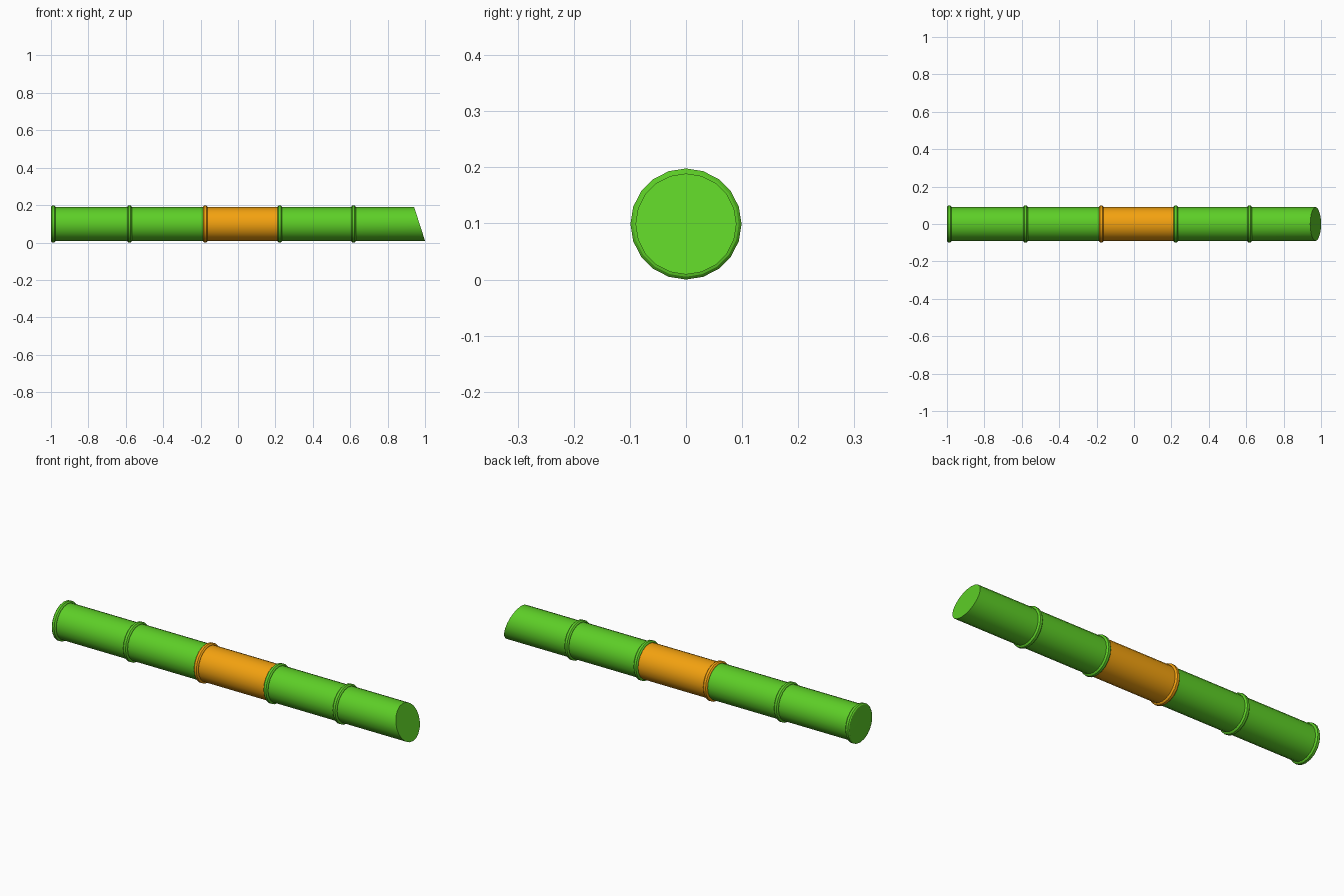
import bpy, bmesh, math

if "Cube" in bpy.data.objects:
    bpy.data.objects.remove(bpy.data.objects["Cube"])

SIDES = 20
R_TUBE, R_RING = 0.09, 0.099
RING_W = 0.024


def material(name, color):
    m = bpy.data.materials.new(name)
    m.diffuse_color = color
    m.use_nodes = True
    m.node_tree.nodes["Principled BSDF"].inputs["Base Color"].default_value = m.diffuse_color
    return m


green = material("green_bamboo", (0.11, 0.62, 0.02, 1))
orange = material("orange_band", (0.9, 0.36, 0.005, 1))


def ring_profile(x):
    # chamfered joint ring, starting at x
    return [(x, 0.09), (x + 0.001, 0.094), (x + 0.006, R_RING),
            (x + RING_W - 0.006, R_RING), (x + RING_W - 0.001, 0.094),
            (x + RING_W, R_TUBE)]


def stalk(name, ring_starts, end, mat, cap_start=False, slant=0.0, cap_end=False):
    # lathe the profile around the x axis
    profile = [p for x in ring_starts for p in ring_profile(x)] + [(end, R_TUBE)]
    bm = bmesh.new()
    loops = []
    for i, (x, r) in enumerate(profile):
        k = slant if i == len(profile) - 1 else 0.0
        loop = []
        for s in range(SIDES):
            a = 2 * math.pi * s / SIDES
            c = math.cos(a)
            loop.append(bm.verts.new((x - k * c, r * math.sin(a), R_RING + r * c)))
        loops.append(loop)
    for a, b in zip(loops, loops[1:]):
        for s in range(SIDES):
            t = (s + 1) % SIDES
            bm.faces.new((a[s], a[t], b[t], b[s]))
    if cap_start:
        bm.faces.new(loops[0])
    if cap_end:
        bm.faces.new(loops[-1])
    bmesh.ops.recalc_face_normals(bm, faces=bm.faces)
    # make sure the skin faces outward on open tubes
    f = bm.faces[0] if bm.faces.ensure_lookup_table() is None else None
    tube = max((f for f in bm.faces if len(f.verts) == 4), key=lambda f: f.calc_area())
    c = tube.calc_center_median()
    if tube.normal.y * c.y + tube.normal.z * (c.z - R_RING) < 0:
        bmesh.ops.reverse_faces(bm, faces=bm.faces)
    me = bpy.data.meshes.new(name)
    bm.to_mesh(me)
    bm.free()
    me.materials.append(mat)
    ob = bpy.data.objects.new(name, me)
    bpy.context.collection.objects.link(ob)
    bpy.ops.object.select_all(action='DESELECT')
    ob.select_set(True)
    bpy.context.view_layer.objects.active = ob
    bpy.ops.object.shade_smooth_by_angle(angle=math.radians(30))
    return ob


# closed lower stalk, coloured middle segment, upper stalk with slanted cut
stalk("lower_stalk", [-1.0, -0.592], -0.187, green, cap_start=True)
stalk("middle_band", [-0.187], 0.211, orange)
stalk("upper_stalk", [0.211, 0.606], 0.971, green, slant=0.029, cap_end=True)
